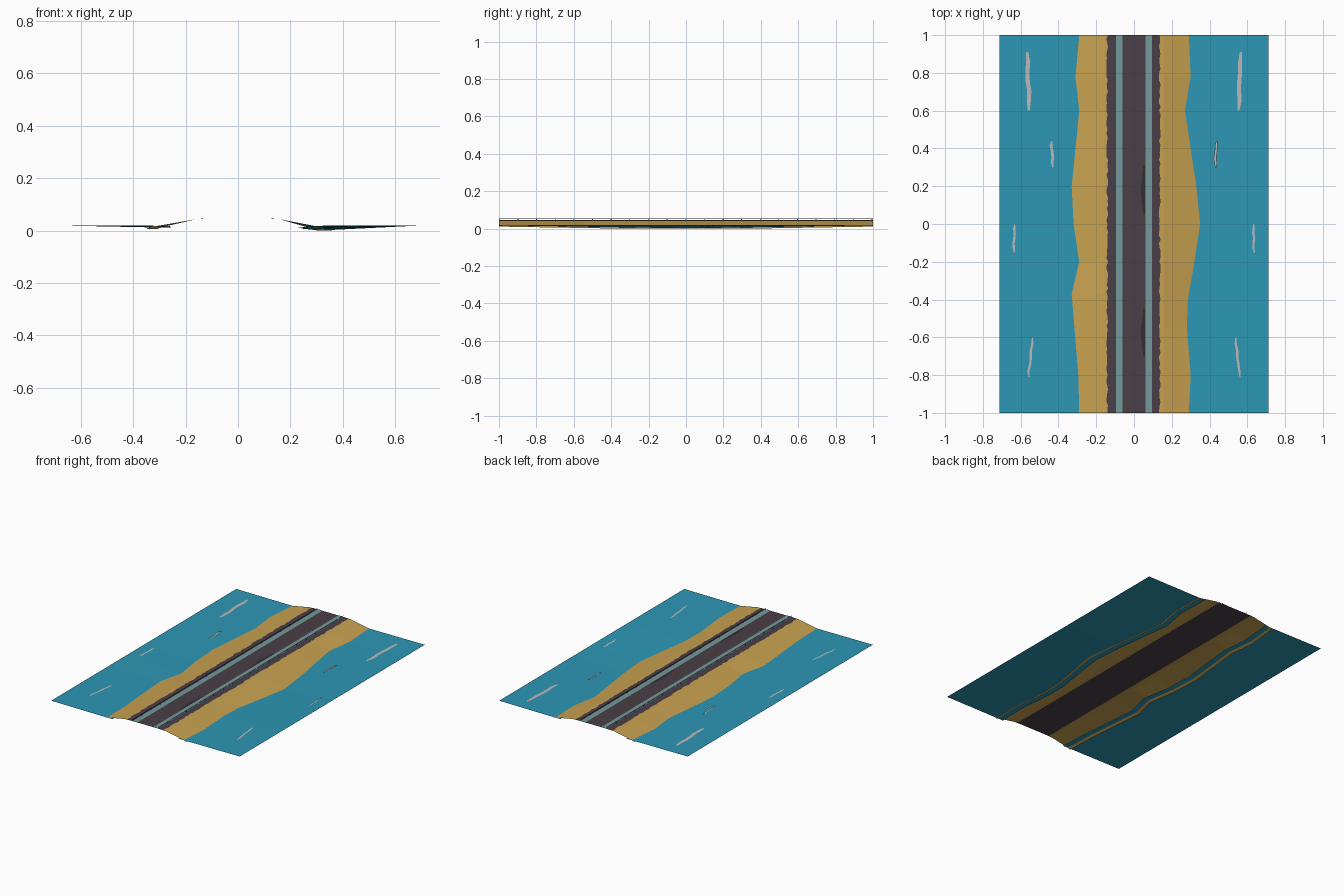
import bpy, random

if "Cube" in bpy.data.objects:
    bpy.data.objects.remove(bpy.data.objects["Cube"])
random.seed(4)


def mat(name, rgb):
    m = bpy.data.materials.new(name)
    m.diffuse_color = (*rgb, 1)
    m.use_nodes = True
    m.node_tree.nodes["Principled BSDF"].inputs["Base Color"].default_value = m.diffuse_color
    return m


WATER = mat("water_blue", (0.025, 0.31, 0.46))
SAND = mat("sand_yellow", (0.58, 0.36, 0.08))
ROAD = mat("dark_gravel", (0.068, 0.05, 0.063))
STRIPE = mat("grey_teal", (0.17, 0.32, 0.33))
FOAM = mat("foam_grey", (0.50, 0.49, 0.49))
STAIN = mat("stain_dark", (0.035, 0.026, 0.032))


def sheet(name, rows, material):
    """Surface lofted through equally long rows of points, facing up."""
    n = len(rows[0])
    verts = [p for r in rows for p in r]
    faces = [(i * n + j, i * n + j + 1, (i + 1) * n + j + 1, (i + 1) * n + j)
             for i in range(len(rows) - 1) for j in range(n - 1)]
    me = bpy.data.meshes.new(name)
    me.from_pydata(verts, [], faces)
    me.update()
    if sum(p.normal.z for p in me.polygons) < 0:
        me.flip_normals()
    me.materials.append(material)
    ob = bpy.data.objects.new(name, me)
    bpy.context.collection.objects.link(ob)
    return ob


# Shorelines: (y, distance from centre line)
SHORE = {
    -1: [(-1, .29), (-.8, .295), (-.37, .33), (-.2, .29), (0, .32),
         (.2, .33), (.6, .29), (.78, .31), (1, .29)],
    1: [(-1, .29), (-.8, .30), (-.55, .28), (-.4, .285), (-.2, .32), (0, .35),
        (.2, .33), (.4, .30), (.6, .27), (.78, .30), (1, .29)],
}
HALF = 0.713
EDGE_Z = 0.02
DIP = {-1: 0.007, 1: 0.018}


def water_z(side, x, shore, y):
    """Water sinks gently from the outer edge to its hidden inner edge."""
    inner = shore - 0.04
    z_in = 0.018 - DIP[side] * (1 - abs(y))
    t = (HALF - x) / (HALF - inner)
    return EDGE_Z + (z_in - EDGE_Z) * t


for s, label in ((-1, "left"), (1, "right")):
    water, sand = [], []
    for y, x in SHORE[s]:
        zs = water_z(s, x, x, y)
        inner = x - 0.04
        water.append([(s * inner, y, water_z(s, inner, x, y)),
                      (s * x, y, zs), (s * HALF, y, EDGE_Z)])
        sand.append([(s * .13, y, .0445), (s * .16, y, .043), (s * x, y, zs),
                     (s * (x + .02), y, max(0, zs - .007))])
    sheet(label + "_water", water, WATER)
    sheet(label + "_sand_bank", sand, SAND)

# Gravel causeway with ragged edges
rows = []
for i in range(101):
    y = -1 + i * 0.02
    a, b = random.uniform(.137, .147), random.uniform(.132, .142)
    rows.append([(-a, y, .045), (-.10, y, .0455), (.10, y, .0455), (b, y, .045)])
sheet("causeway_surface", rows, ROAD)

# Long pale stripes and the thin low guard rails beside them
for s, label in ((-1, "left"), (1, "right")):
    sheet(label + "_stripe", [[(s * .06, y, .047), (s * .096, y, .047)] for y in (-1, 1)], STRIPE)
    sheet(label + "_guard_rail", [[(s * .098, y, .053), (s * .098, y, .055)] for y in (-1, 1)], ROAD)
    for i in range(21):
        y = -.998 + i * .0996
        sheet(label + "_rail_post", [[(s * .098, y + d, .045), (s * .098, y + d, .054)]
                                     for d in (-.002, .002)], ROAD)

# Dark stains on the causeway
for y0, y1 in ((.05, .31), (-.7, -.45)):
    sheet("stain", [[(.055 - w, y, .0465), (.058, y, .0465)]
                    for y, w in ((y0, .006), ((y0 + y1) / 2, .02), (y1, .006))], STAIN)

# Foam streaks: start (x, y), end (x, y), width
STREAKS = [(.555, .60, .565, .91, .022), (.43, .30, .437, .44, .014),
           (.637, -.15, .63, 0, .012), (.56, -.81, .535, -.60, .012)]
for s in (-1, 1):
    for x0, y0, x1, y1, w in STREAKS:
        rows = []
        for i in range(7):
            t = i / 6
            x = x0 + (x1 - x0) * t + random.uniform(-.004, .004)
            y = y0 + (y1 - y0) * t
            h = w * (.25 if i in (0, 6) else .5)
            rows.append([(s * (x - h), y, .0206), (s * (x + h), y, .0206)])
        sheet("foam_streak", rows, FOAM)
